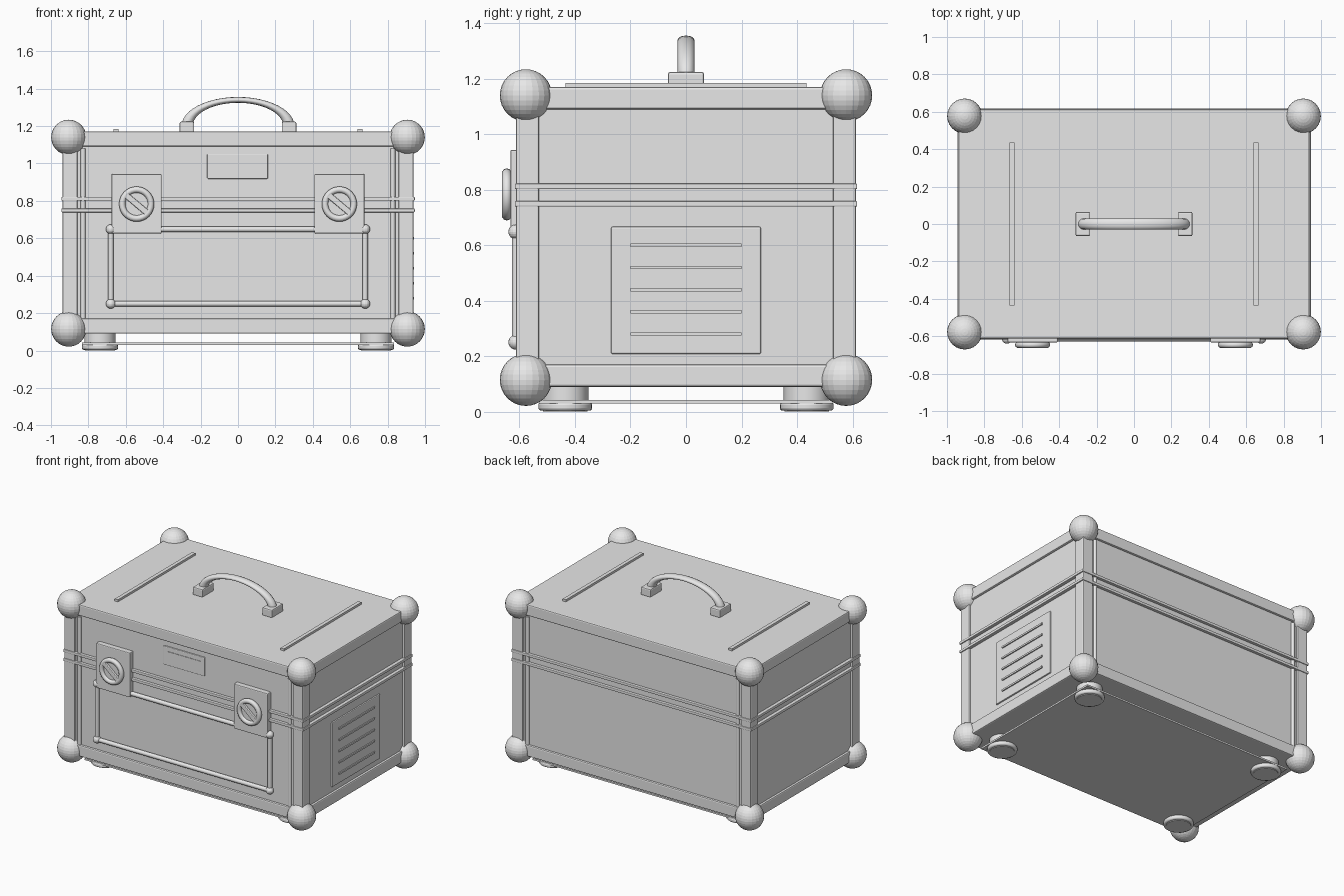
import bpy
import math
from mathutils import Matrix

if "Cube" in bpy.data.objects:
    bpy.data.objects.remove(bpy.data.objects["Cube"])

grey = bpy.data.materials.new("plain_grey")
grey.use_nodes = True
COLOUR = (0.8, 0.8, 0.8, 1)
grey.diffuse_color = COLOUR
grey.node_tree.nodes["Principled BSDF"].inputs["Base Color"].default_value = COLOUR


def finish(name, smooth=False):
    ob = bpy.context.object
    ob.name = name
    ob.data.materials.clear()
    ob.data.materials.append(grey)
    if smooth:
        bpy.ops.object.shade_smooth_by_angle(angle=math.radians(40))
    return ob


def box(name, x, y, z, bevel=0.0):
    """Box from three (low, high) ranges."""
    bpy.ops.mesh.primitive_cube_add(size=1)
    ob = finish(name)
    ranges = (x, y, z)
    size = Matrix.Diagonal([hi - lo for lo, hi in ranges] + [1])
    ob.data.transform(size)
    ob.location = [(lo + hi) / 2 for lo, hi in ranges]
    if bevel:
        mod = ob.modifiers.new("edge", "BEVEL")
        mod.width = bevel
        mod.segments = 2
    return ob


def around(c, half):
    return (c - half, c + half)


def span(half):
    return (-half, half)


def cylinder(name, radius, depth, loc, rot=(0, 0, 0), sides=24, bevel=0.0):
    bpy.ops.mesh.primitive_cylinder_add(vertices=sides, radius=radius, depth=depth,
                                        location=loc, rotation=rot)
    ob = finish(name, True)
    if bevel:
        mod = ob.modifiers.new("edge", "BEVEL")
        mod.width = bevel
        mod.segments = 3
        mod.limit_method = "ANGLE"
    return ob


def ball(name, radius, loc, segments=24, rings=16):
    bpy.ops.mesh.primitive_uv_sphere_add(segments=segments, ring_count=rings,
                                         radius=radius, location=loc)
    return finish(name)


SIDES = (-1, 1)
FACE_ON = (math.pi / 2, 0, 0)

# Case body with its top and bottom rails and the seam bands
box("case_body", span(0.922), span(0.597), (0.1, 1.16))
box("lid_rail", span(0.938), span(0.612), (1.09, 1.17), 0.008)
box("base_rail", span(0.938), span(0.612), (0.09, 0.17), 0.008)
for name, z in (("lower_seam_band", 0.749), ("upper_seam_band", 0.812)):
    box(name, span(0.945), span(0.617), around(z, 0.01), 0.004)
box("underside_plate", span(0.835), span(0.53), (0.03, 0.042))

# Corner posts, edge beads, ball corners and feet
for sx in SIDES:
    for sy in SIDES:
        box("corner_post", around(sx * 0.898, 0.04), around(sy * 0.571, 0.041),
            (0.13, 1.13), 0.006)
        cylinder("edge_bead", 0.013, 0.91, (sx * 0.828, sy * 0.597, 0.625), sides=12)
        for z in (0.115, 1.14):
            ball("corner_ball", 0.094, (sx * 0.905, sy * 0.577, z))
        foot = (sx * 0.738, sy * 0.435)
        cylinder("foot_stem", 0.083, 0.07, (*foot, 0.06))
        cylinder("foot_pad", 0.097, 0.03, (*foot, 0.019), bevel=0.01)
        cylinder("foot_base", 0.08, 0.01, (*foot, 0.005))

# Carrying handle on two brackets: upper half of a flattened ring
bpy.ops.mesh.primitive_torus_add(major_radius=0.272, minor_radius=0.03,
                                 major_segments=48, minor_segments=12,
                                 rotation=FACE_ON)
bpy.ops.object.transform_apply(location=False, rotation=True, scale=False)
handle = finish("handle_grip", True)
handle.data.transform(Matrix.Diagonal((1, 1, 0.515, 1)))
handle.location.z = 1.2
keep = [v.co.z > -0.02 for v in handle.data.vertices]
import bmesh
bm = bmesh.new()
bm.from_mesh(handle.data)
bmesh.ops.delete(bm, geom=[v for v, k in zip(bm.verts, keep) if not k], context="VERTS")
bm.to_mesh(handle.data)
bm.free()
for sx in SIDES:
    box("handle_bracket", around(sx * 0.273, 0.039), span(0.065), (1.165, 1.224), 0.008)
    box("lid_strip", around(sx * 0.653, 0.013), span(0.435), (1.165, 1.185))

# Front name plate
box("name_plate", (-0.165, 0.16), (-0.606, -0.59), (0.918, 1.052), 0.005)
box("name_plate_ridge", span(0.13), (-0.609, -0.6), (1.015, 1.02))

# Front rod frame with ball joints
for z in (0.25, 0.648):
    cylinder("frame_rail", 0.015, 1.36, (0, -0.612, z), (0, math.pi / 2, 0), 12)
for sx in SIDES:
    cylinder("frame_upright", 0.015, 0.4, (sx * 0.68, -0.612, 0.45), sides=12)
    for z in (0.25, 0.648):
        ball("frame_joint", 0.026, (sx * 0.68, -0.614, z), 16, 10)

# Turn latches
for sx in SIDES:
    x, z = sx * 0.542, 0.783
    box("latch_plate", around(x, 0.134), (-0.633, -0.59), (0.626, 0.944), 0.006)
    cylinder("latch_disc", 0.075, 0.02, (x, -0.637, z), FACE_ON, 32)
    bpy.ops.mesh.primitive_torus_add(major_radius=0.077, minor_radius=0.017,
                                     major_segments=32, minor_segments=10,
                                     location=(x, -0.646, z), rotation=FACE_ON)
    finish("latch_ring", True)
    bar = box("latch_turn_bar", around(x, 0.085), (-0.662, -0.63), around(z, 0.016), 0.005)
    bar.rotation_euler.y = math.radians(40)

# Vent panel with slats on the left side
box("vent_panel", (0.91, 0.932), span(0.27), (0.208, 0.667), 0.006)
for i in range(5):
    box("vent_slat", (0.92, 0.94), span(0.2), around(0.28 + i * 0.08, 0.006))
